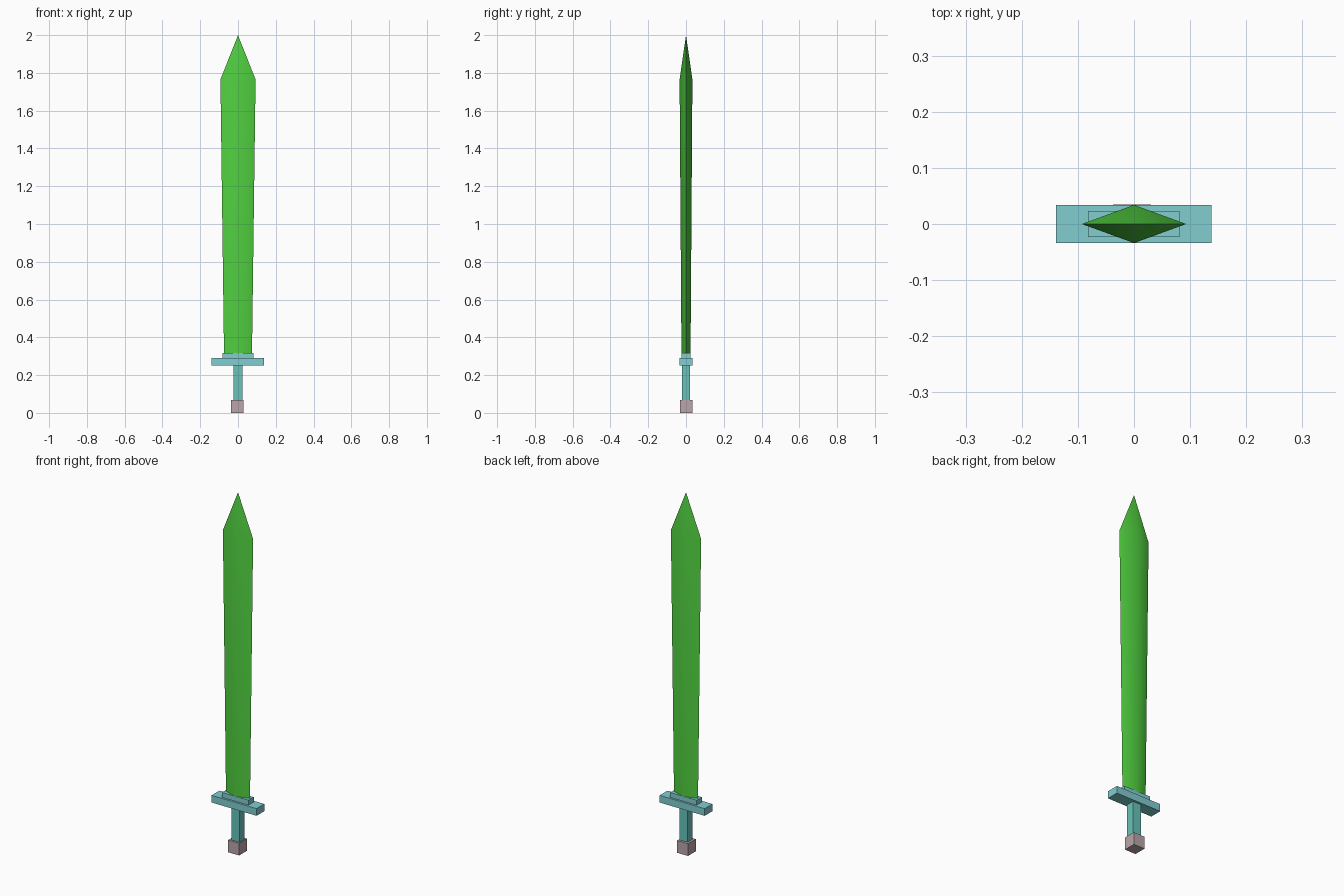
import bpy
import bmesh
import math

cube = bpy.data.objects.get("Cube")
if cube:
    bpy.data.objects.remove(cube, do_unlink=True)


def make_material(name, rgb):
    mat = bpy.data.materials.new(name)
    mat.use_nodes = True
    colour = (*rgb, 1.0)
    mat.diffuse_color = colour
    mat.node_tree.nodes["Principled BSDF"].inputs["Base Color"].default_value = colour
    return mat


def add_object(name, bm, mat):
    bmesh.ops.recalc_face_normals(bm, faces=bm.faces)
    mesh = bpy.data.meshes.new(name)
    bm.to_mesh(mesh)
    bm.free()
    mesh.materials.append(mat)
    obj = bpy.data.objects.new(name, mesh)
    bpy.context.collection.objects.link(obj)
    return obj


def add_box(name, low, high, mat):
    bm = bmesh.new()
    bmesh.ops.create_cube(bm, size=1)
    for v in bm.verts:
        v.co = [h if c > 0 else l for c, l, h in zip(v.co, low, high)]
    return add_object(name, bm, mat)


green = make_material("blade green", (0.08, 0.62, 0.05))
aqua = make_material("guard aqua", (0.22, 0.61, 0.63))
teal = make_material("grip teal", (0.14, 0.55, 0.49))
mauve = make_material("pommel mauve", (0.49, 0.38, 0.40))

# Hilt: pommel, grip, crossguard and the collar under the blade
add_box("pommel", (-0.037, -0.033, 0), (0.03, 0.035, 0.068), mauve)
add_box("grip", (-0.025, -0.022, 0.068), (0.025, 0.022, 0.25), teal)
add_box("crossguard", (-0.139, -0.034, 0.25), (0.138, 0.034, 0.29), aqua)
add_box("collar", (-0.082, -0.023, 0.29), (0.081, 0.023, 0.317), aqua)

# Blade: diamond cross-section that widens upward, then closes to a point
bm = bmesh.new()
rings = []
for z, width, depth in ((0.31, 0.074, 0.024), (1.765, 0.093, 0.034)):
    corners = ((width, 0), (0, depth), (-width, 0), (0, -depth))
    rings.append([bm.verts.new((x, y, z)) for x, y in corners])
tip = bm.verts.new((0, 0, 2))
bm.faces.new(rings[0])
for i in range(4):
    j = (i + 1) % 4
    bm.faces.new((rings[0][i], rings[0][j], rings[1][j], rings[1][i]))
    bm.faces.new((rings[1][i], rings[1][j], tip))
blade = add_object("blade", bm, green)

# Soft central ridge, crisp cutting edges
bpy.ops.object.select_all(action="DESELECT")
blade.select_set(True)
bpy.context.view_layer.objects.active = blade
bpy.ops.object.shade_smooth_by_angle(angle=math.radians(50))
